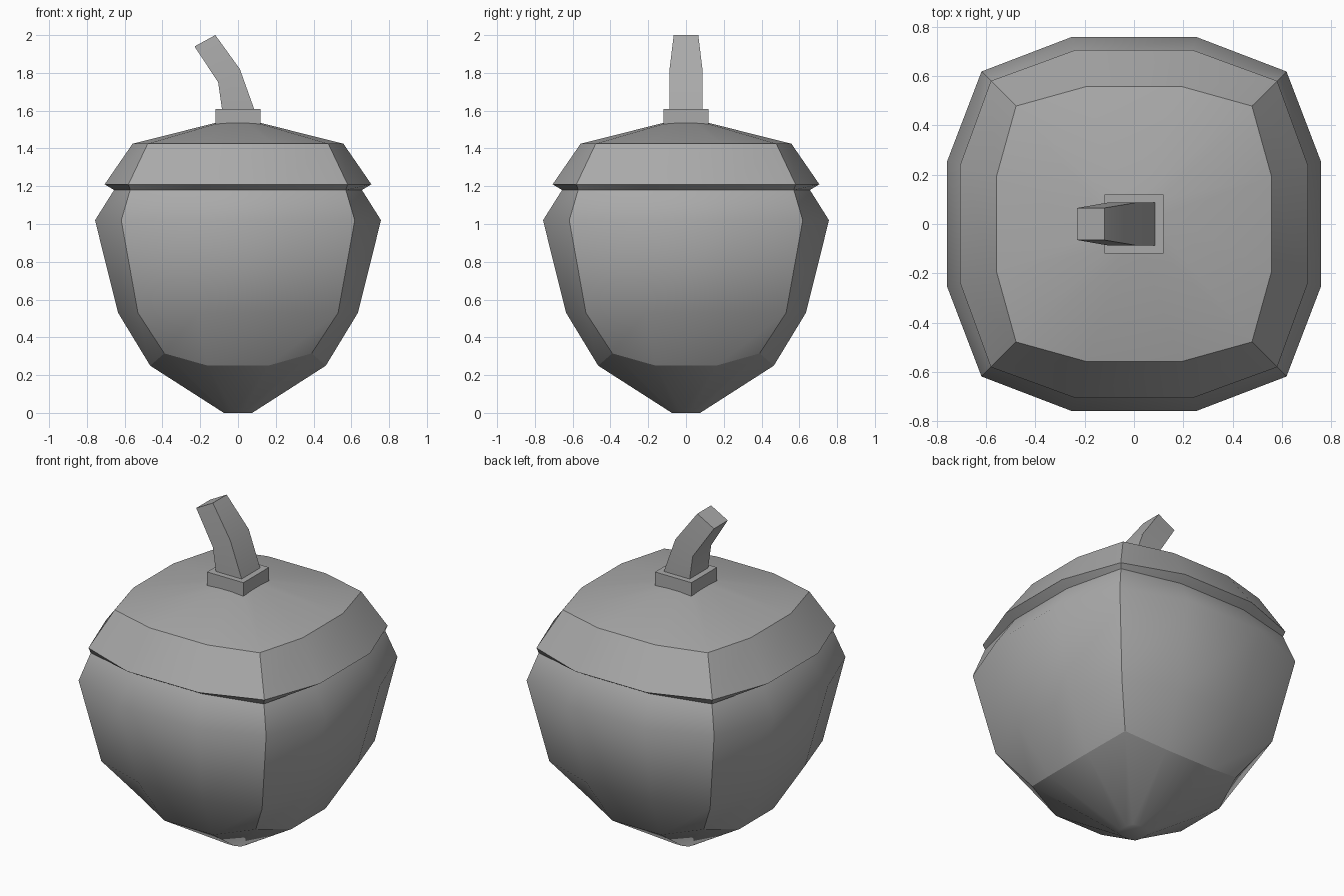
import bpy
import bmesh
from mathutils import Matrix, Vector

cube = bpy.data.objects.get("Cube")
if cube:
    bpy.data.objects.remove(cube, do_unlink=True)

grey = bpy.data.materials.new("plain grey")
grey.use_nodes = True
colour = (0.4, 0.4, 0.4, 1)
grey.diffuse_color = colour
grey.node_tree.nodes["Principled BSDF"].inputs["Base Color"].default_value = colour


def make_object(name, bm):
    bmesh.ops.recalc_face_normals(bm, faces=bm.faces)
    mesh = bpy.data.meshes.new(name)
    bm.to_mesh(mesh)
    bm.free()
    mesh.materials.append(grey)
    obj = bpy.data.objects.new(name, mesh)
    bpy.context.collection.objects.link(obj)
    return obj


def ring_points(half, corner, middle, z, corner_z):
    """Rounded square: a flat middle and one corner point per side."""
    side = [Vector((half, -middle, z)), Vector((half, middle, z)),
            Vector((corner, corner, corner_z))]
    return [Matrix.Rotation(quarter * 1.5707963, 3, 'Z') @ p
            for quarter in range(4) for p in side]


def loft(name, rings, sharp_rings, sharp_spans, close):
    """Skin the rings; creases follow chosen rings and the corner lines."""
    bm = bmesh.new()
    loops = [[bm.verts.new(p) for p in ring_points(*r)] for r in rings]
    for a, b in zip(loops, loops[1:]):
        for i in range(len(a)):
            j = (i + 1) % len(a)
            bm.faces.new((a[i], a[j], b[j], b[i]))
    bm.faces.new(loops[close])
    for f in bm.faces:
        f.smooth = True
    for k, loop in enumerate(loops):
        for i, v in enumerate(loop):
            if k in sharp_rings:
                bm.edges.get((v, loop[(i + 1) % len(loop)])).smooth = False
            if k in sharp_spans and i % 3 == 2:
                bm.edges.get((v, loops[k + 1][i])).smooth = False
    return make_object(name, bm)


# Nut: pointed base, belly and inward shoulder
loft("nut", [
    (0.075, 0.062, 0.025, 0.0, 0.0),
    (0.465, 0.39, 0.16, 0.25, 0.315),
    (0.635, 0.53, 0.215, 0.53, 0.53),
    (0.757, 0.618, 0.255, 1.02, 1.02),
    (0.656, 0.571, 0.22, 1.18, 1.18),
], {1}, {1, 2, 3}, 0)

# Cap: undercut lip, sloping rim and shallow roof
loft("cap", [
    (0.656, 0.571, 0.22, 1.18, 1.18),
    (0.706, 0.58, 0.235, 1.21, 1.21),
    (0.558, 0.478, 0.19, 1.425, 1.425),
    (0.12, 0.10, 0.04, 1.535, 1.535),
], {0, 1, 2}, {0, 1}, -1)

# Square collar under the stem
bm = bmesh.new()
bmesh.ops.create_cube(bm, size=1)
bmesh.ops.transform(bm, verts=bm.verts,
                    matrix=Matrix.Translation((0, 0, 1.57))
                    @ Matrix.Diagonal((0.24, 0.24, 0.08, 1)))
make_object("stem_collar", bm)

# Bent stem: left and right edge of each section, and its half depth
bm = bmesh.new()
sections = []
for (xl, zl), (xr, zr), d in [
    ((-0.085, 1.61), (0.085, 1.61), 0.087),
    ((-0.105, 1.75), (0.01, 1.82), 0.087),
    ((-0.23, 1.94), (-0.12, 2.0), 0.065),
]:
    sections.append([bm.verts.new(p) for p in (
        (xl, -d, zl), (xr, -d, zr), (xr, d, zr), (xl, d, zl))])
for a, b in zip(sections, sections[1:]):
    for i in range(4):
        j = (i + 1) % 4
        bm.faces.new((a[i], a[j], b[j], b[i]))
bm.faces.new(sections[0])
bm.faces.new(sections[-1])
stem = make_object("stem", bm)
bpy.ops.object.select_all(action='DESELECT')
stem.select_set(True)
bpy.context.view_layer.objects.active = stem
bpy.ops.object.shade_smooth_by_angle(angle=0.6)
